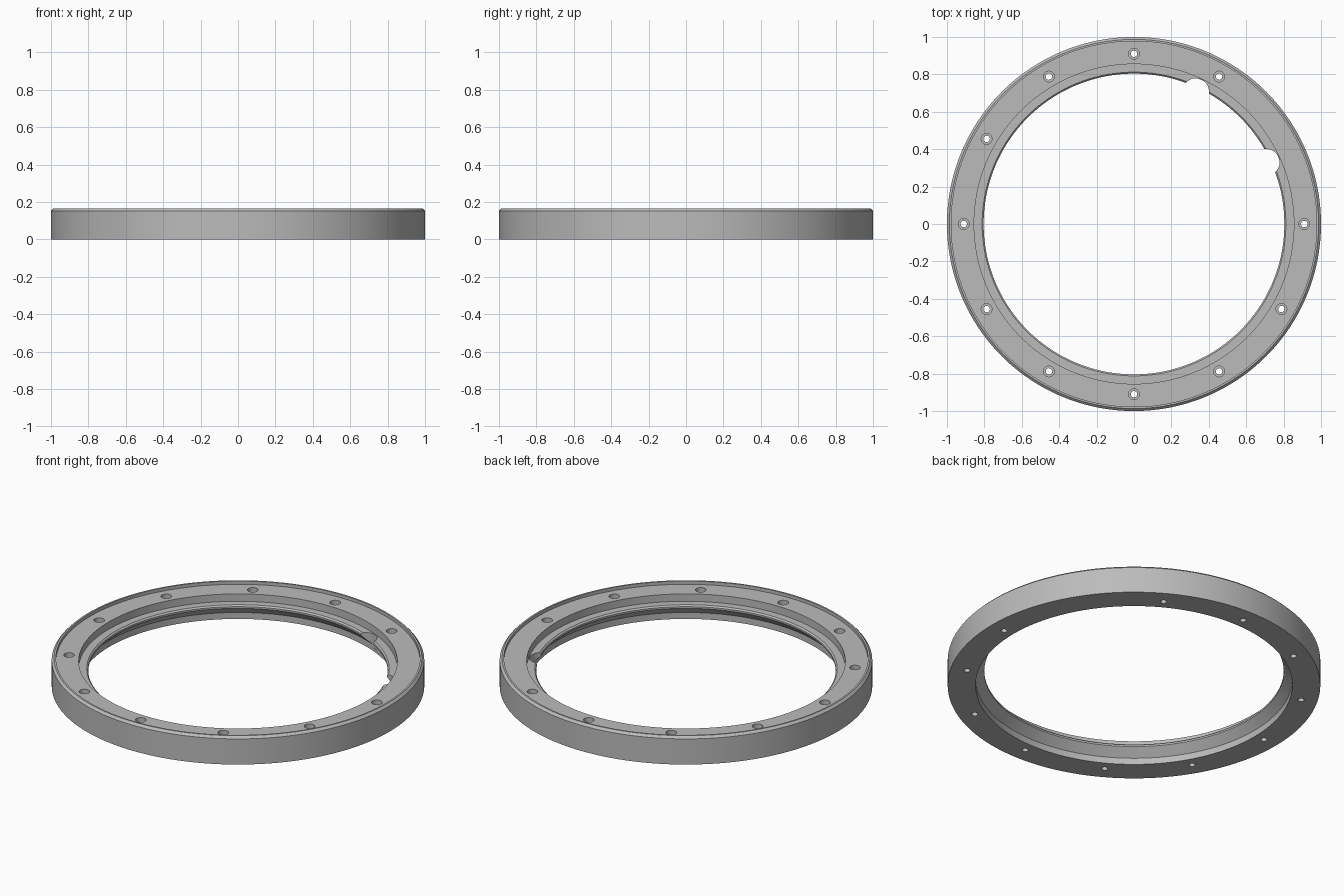
import bpy
import bmesh
from math import cos, sin, pi, radians

cube = bpy.data.objects.get("Cube")
if cube:
    bpy.data.objects.remove(cube)

grey = bpy.data.materials.new("plain grey")
grey.use_nodes = True
colour = (0.5, 0.5, 0.5, 1)
grey.diffuse_color = colour
grey.node_tree.nodes["Principled BSDF"].inputs["Base Color"].default_value = colour


def lathe(bm, profile, segments, centre=(0, 0), closed=True):
    """Spin an (r, z) profile about a vertical axis; an open one gets end caps."""
    rings = []
    for r, z in profile:
        angles = [2 * pi * i / segments for i in range(segments)]
        rings.append([bm.verts.new((centre[0] + r * cos(a), centre[1] + r * sin(a), z))
                      for a in angles])
    count = len(rings)
    for k in range(count if closed else count - 1):
        low, high = rings[k], rings[(k + 1) % count]
        for i in range(segments):
            j = (i + 1) % segments
            bm.faces.new((low[i], low[j], high[j], high[i]))
    if not closed:
        bm.faces.new(rings[0][::-1])
        bm.faces.new(rings[-1])


def make_object(name, bm):
    bmesh.ops.recalc_face_normals(bm, faces=bm.faces)
    mesh = bpy.data.meshes.new(name)
    bm.to_mesh(mesh)
    bm.free()
    mesh.materials.append(grey)
    obj = bpy.data.objects.new(name, mesh)
    bpy.context.collection.objects.link(obj)
    return obj


def polar(r, degrees):
    return r * cos(radians(degrees)), r * sin(radians(degrees))


# Ring body: raised outer rim, recessed top face and inner lip
bm = bmesh.new()
lathe(bm, [(0.85, 0), (1, 0), (1, 0.152), (0.987, 0.165), (0.977, 0.165),
           (0.977, 0.146), (0.855, 0.146), (0.855, 0.102), (0.812, 0.102),
           (0.804, 0.094), (0.804, 0.084), (0.85, 0.038)], 192)
ring = make_object("flange_ring", bm)

# Counterbored screw holes, with one position left out
bm = bmesh.new()
for step in range(12):
    if step != 1:
        lathe(bm, [(0.017, -0.1), (0.017, 0.09), (0.029, 0.09), (0.029, 0.3)],
              32, polar(0.91, step * 30), closed=False)
holes = make_object("screw_hole_cutter", bm)

# Two round notches through the inner lip
bm = bmesh.new()
for angle in (25, 65):
    lathe(bm, [(0.07, 0.02), (0.07, 0.3)], 48, polar(0.782, angle), closed=False)
notches = make_object("lip_notch_cutter", bm)

bpy.ops.object.select_all(action="DESELECT")
bpy.context.view_layer.objects.active = ring
ring.select_set(True)
for cutter in (holes, notches):
    cutter.hide_render = True
    cut = ring.modifiers.new(cutter.name, "BOOLEAN")
    cut.operation = "DIFFERENCE"
    cut.solver = "EXACT"
    cut.object = cutter
    bpy.ops.object.modifier_apply(modifier=cut.name)
    bpy.data.objects.remove(cutter)

bpy.ops.object.shade_smooth_by_angle(angle=radians(25))
